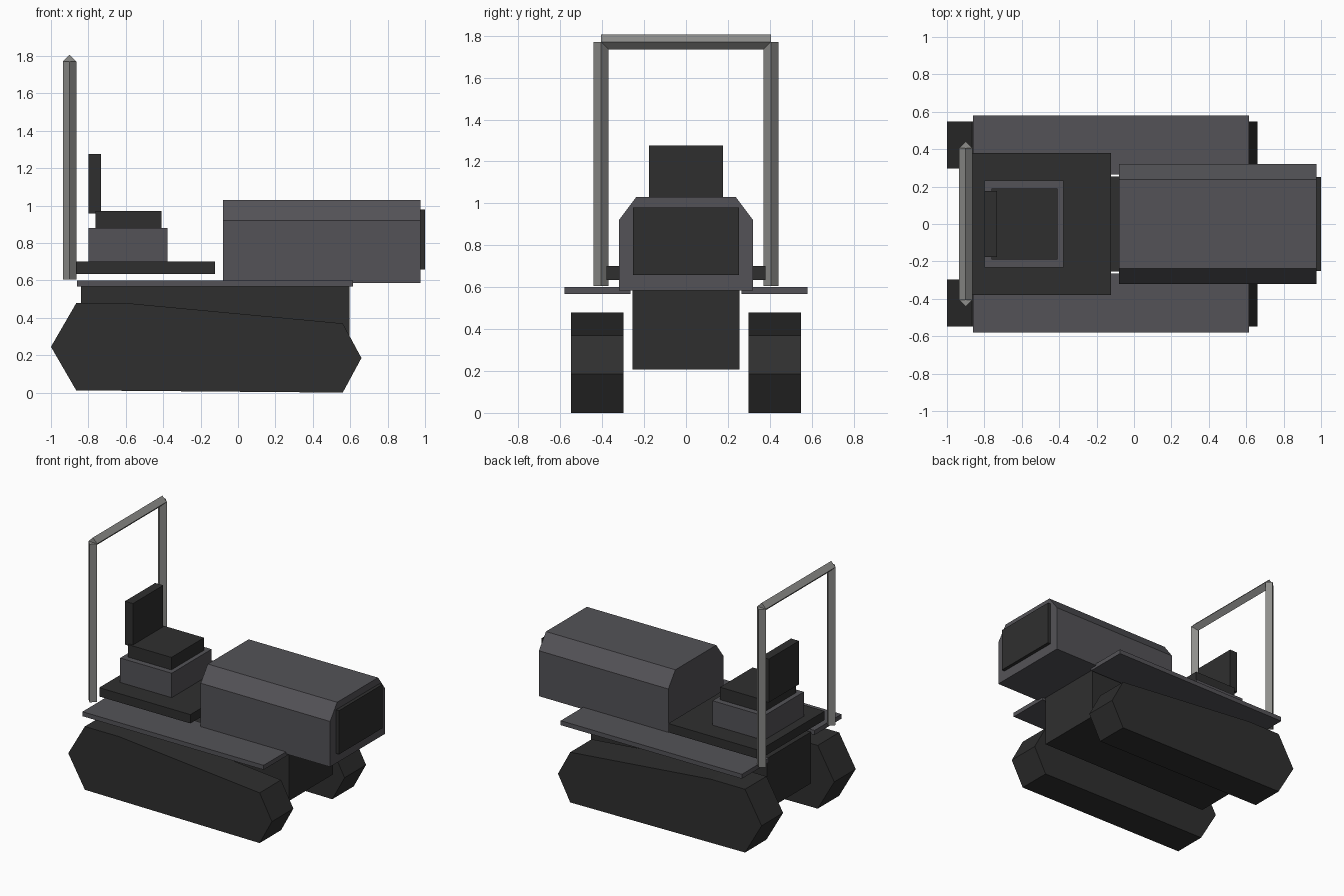
import bpy
import bmesh
import math
from mathutils import Matrix, Vector

cube = bpy.data.objects.get("Cube")
if cube:
    bpy.data.objects.remove(cube, do_unlink=True)


def material(name, colour):
    mat = bpy.data.materials.new(name)
    mat.use_nodes = True
    mat.diffuse_color = (*colour, 1)
    bsdf = next(n for n in mat.node_tree.nodes if n.type == "BSDF_PRINCIPLED")
    bsdf.inputs["Base Color"].default_value = (*colour, 1)
    return mat


BLACK = material("black rubber", (0.028, 0.028, 0.028))
PAINT = material("slate paint", (0.088, 0.086, 0.096))
STEEL = material("grey steel", (0.27, 0.27, 0.26))


def finish(name, bm, mat):
    bmesh.ops.recalc_face_normals(bm, faces=bm.faces[:])
    mesh = bpy.data.meshes.new(name)
    bm.to_mesh(mesh)
    bm.free()
    mesh.materials.append(mat)
    obj = bpy.data.objects.new(name, mesh)
    bpy.context.scene.collection.objects.link(obj)
    return obj


def box(name, x, y, z, mat):
    """Box from its (low, high) range on each axis."""
    bm = bmesh.new()
    bmesh.ops.create_cube(bm, size=1)
    for v in bm.verts:
        for i, (low, high) in enumerate((x, y, z)):
            v.co[i] = low if v.co[i] < 0 else high
    return finish(name, bm, mat)


def extrude(name, points, direction, mat):
    """Closed profile swept straight along a direction."""
    bm = bmesh.new()
    face = bm.faces.new([bm.verts.new(p) for p in points])
    new = bmesh.ops.extrude_face_region(bm, geom=[face], use_keep_orig=True)["geom"]
    verts = [g for g in new if isinstance(g, bmesh.types.BMVert)]
    bmesh.ops.translate(bm, verts=verts, vec=direction)
    return finish(name, bm, mat)


def bar(name, start, end, mat, radius=0.036):
    """Four-sided bar with its corners on the main axes."""
    start, end = Vector(start), Vector(end)
    axis = end - start
    turn = axis.to_track_quat("Z", "Y").to_matrix().to_4x4()
    bm = bmesh.new()
    bmesh.ops.create_cone(bm, cap_ends=True, segments=4, radius1=radius,
                          radius2=radius, depth=axis.length,
                          matrix=Matrix.Translation((start + end) / 2) @ turn)
    return finish(name, bm, mat)


# Tracks, fenders and roll bar posts on both sides
track = [(-1, 0.245), (-0.865, 0.478), (-0.59, 0.478), (0.56, 0.37),
         (0.66, 0.185), (0.56, 0), (-0.865, 0.012)]
for side, s in (("left", 1), ("right", -1)):
    extrude(side + "_track", [(x, s * 0.298, z) for x, z in track],
            (0, s * 0.25, 0), BLACK)
    box(side + "_fender", (-0.862, 0.615), sorted((s * 0.265, s * 0.58)),
        (0.567, 0.6), PAINT)
    bar(side + "_roll_post", (-0.9, s * 0.405, 0.605), (-0.9, s * 0.405, 1.77), STEEL)
bar("roll_crossbar", (-0.9, -0.405, 1.77), (-0.9, 0.405, 1.77), STEEL)

# Chassis and driving platform
box("chassis", (-0.84, 0.595), (-0.255, 0.255), (0.208, 0.587), BLACK)
box("platform", (-0.865, -0.122), (-0.38, 0.38), (0.635, 0.7), BLACK)

# Engine hood with chamfered shoulders, and its grille
half = [(0.32, 0.585), (0.32, 0.92), (0.238, 1.03)]
profile = half + [(-y, z) for y, z in reversed(half)]
extrude("engine_hood", [(-0.08, y, z) for y, z in profile], (1.055, 0, 0), PAINT)
box("grille", (0.97, 1), (-0.252, 0.252), (0.658, 0.98), BLACK)

# Seat
box("seat_base", (-0.798, -0.378), (-0.232, 0.232), (0.7, 0.88), PAINT)
box("seat_cushion", (-0.763, -0.41), (-0.19, 0.19), (0.88, 0.972), BLACK)
box("seat_backrest", (-0.798, -0.733), (-0.176, 0.176), (0.957, 1.277), BLACK)
